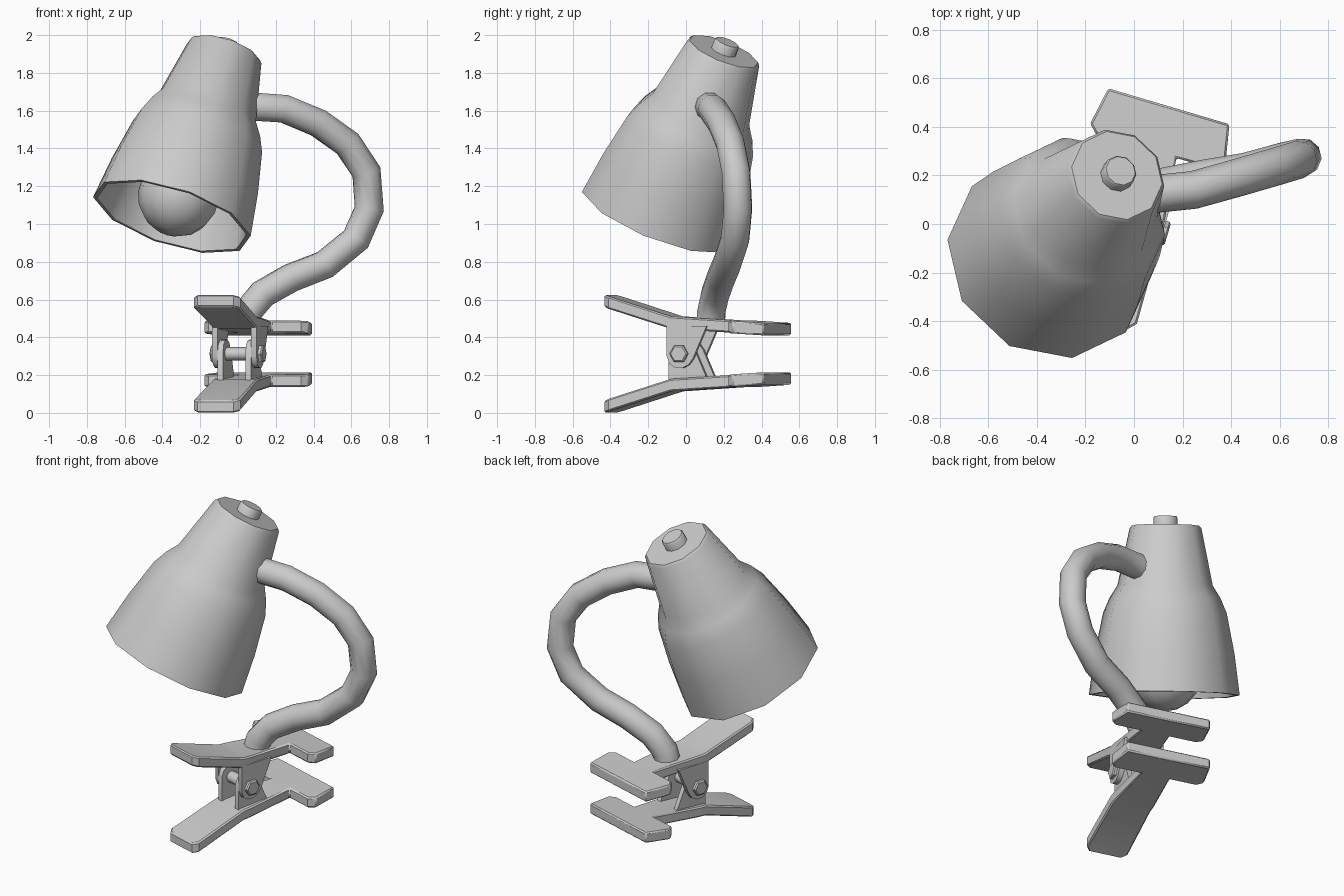
import bpy, bmesh
from math import radians, sin, cos, pi
from mathutils import Vector, Matrix

if "Cube" in bpy.data.objects:
    bpy.data.objects.remove(bpy.data.objects["Cube"])

RIM = Vector((-0.35, -0.145, 1.04))          # centre of the shade opening
AXIS = Vector((0.28, 0.345, 0.875))          # opening to top of shade
SHADE = Matrix.Translation(RIM) @ Vector((0, 0, 1)).rotation_difference(AXIS).to_matrix().to_4x4()
CLAMP = Matrix.Rotation(radians(-16.5), 4, 'Z')
MID = 0.3125                                 # clamp symmetry height


def finish(bm, name, matrix, bevel=0, angle=40):
    bmesh.ops.recalc_face_normals(bm, faces=bm.faces)
    me = bpy.data.meshes.new(name)
    bm.to_mesh(me)
    bm.free()
    ob = bpy.data.objects.new(name, me)
    bpy.context.collection.objects.link(ob)
    ob.matrix_world = matrix
    if bevel:
        mod = ob.modifiers.new("bevel", 'BEVEL')
        mod.width, mod.segments, mod.limit_method = bevel, 1, 'ANGLE'
        mod.angle_limit = radians(50)
    smooth(ob, angle)
    return ob


def smooth(ob, angle):
    bpy.ops.object.select_all(action='DESELECT')
    ob.select_set(True)
    bpy.context.view_layer.objects.active = ob
    bpy.ops.object.shade_smooth_by_angle(angle=radians(angle))


def lathe(name, profile, sides, matrix, phase=28, angle=40):
    """Revolve (radius, height) points about local z and cap both ends."""
    bm = bmesh.new()
    rings = []
    for r, h in profile:
        rings.append([bm.verts.new((r * cos(radians(phase) + 2 * pi * i / sides),
                                    r * sin(radians(phase) + 2 * pi * i / sides), h))
                      for i in range(sides)])
    for a, b in zip(rings, rings[1:]):
        for i in range(sides):
            j = (i + 1) % sides
            bm.faces.new((a[i], a[j], b[j], b[i]))
    bm.faces.new(rings[0])
    bm.faces.new(rings[-1])
    return finish(bm, name, matrix, angle=angle)


def prism(points, offset):
    """Extrude a closed outline of 3D points along an offset."""
    bm = bmesh.new()
    face = bm.faces.new([bm.verts.new(p) for p in points])
    ext = bmesh.ops.extrude_face_region(bm, geom=[face])
    bmesh.ops.translate(bm, vec=offset, verts=[v for v in ext['geom'] if isinstance(v, bmesh.types.BMVert)])
    return bm


def flip(z, upper):
    return z if upper else 2 * MID - z


# Shade: inner wall, rim, outer wall, shoulder, neck and rounded top
lathe("lamp_shade", [(0.18, 0.93), (0.25, 0.63), (0.33, 0.47), (0.415, 0.0), (0.437, 0.0),
                     (0.405, 0.24), (0.358, 0.475), (0.322, 0.56), (0.276, 0.635),
                     (0.208, 0.965), (0.195, 0.98)], 10, SHADE)
lathe("switch_knob", [(0.07, 0.94), (0.07, 1.025), (0.063, 1.035)], 10, SHADE)

# Bulb: globe running into a narrow stem
globe = [(max(0.004, 0.215 * sin(a)), 0.12 - 0.215 * cos(a))
         for a in [radians(d) for d in range(0, 141, 20)]]
lathe("bulb", globe + [(0.09, 0.38), (0.085, 0.94)], 12, SHADE)

# Bent neck tube
path = [(0.0, 0.125, 1.62), (0.1, 0.125, 1.62), (0.245, 0.14, 1.61), (0.425, 0.19, 1.535),
        (0.58, 0.235, 1.425), (0.68, 0.265, 1.275), (0.695, 0.275, 1.08), (0.625, 0.26, 0.92),
        (0.46, 0.215, 0.785), (0.28, 0.185, 0.715), (0.13, 0.155, 0.63), (0.055, 0.135, 0.54),
        (0.04, 0.13, 0.47)]
cu = bpy.data.curves.new("neck_tube", 'CURVE')
cu.dimensions = '3D'
cu.bevel_depth, cu.bevel_resolution, cu.use_fill_caps = 0.078, 3, True
sp = cu.splines.new('POLY')
sp.points.add(len(path) - 1)
for pt, co in zip(sp.points, path):
    pt.co = (*co, 1)
tube = bpy.data.objects.new("neck_tube", cu)
bpy.context.collection.objects.link(tube)
bpy.ops.object.select_all(action='DESELECT')
tube.select_set(True)
bpy.context.view_layer.objects.active = tube
bpy.ops.object.convert(target='MESH')
smooth(bpy.context.view_layer.objects.active, 50)

# Clamp: two mirrored T-shaped jaws, each with a pair of pivot ears
half = [(0.10, -0.42), (0.128, -0.39), (0.122, 0.0), (0.09, 0.31), (0.255, 0.31),
        (0.29, 0.345), (0.26, 0.505)]
outline = half + [(-u, v) for u, v in reversed(half)]
ear = [(-0.07, 0.46), (-0.07, 0.30), (-0.055, 0.26), (-0.025, 0.24), (0.015, 0.237),
       (0.05, 0.255), (0.075, 0.29), (0.15, 0.46)]
for upper in (True, False):
    tag = "upper" if upper else "lower"
    bm = prism([(u, v, 0) for u, v in outline], (0, 0, 0.066))
    bmesh.ops.bisect_plane(bm, geom=bm.verts[:] + bm.edges[:] + bm.faces[:],
                           plane_co=(0, -0.05, 0), plane_no=(0, 1, 0))
    for v in bm.verts:
        y = v.co.y
        base = 0.445 - 0.063 * (y + 0.05) if y > -0.05 else 0.445 - 0.31 * (y + 0.05)
        v.co.z = flip(base + v.co.z, upper)
    finish(bm, tag + "_jaw", CLAMP, bevel=0.008, angle=30)
    for side, s in (("right", 1), ("left", -1)):
        u0 = 0.093 if upper else 0.062
        bm = prism([(s * u0, v, flip(z, upper)) for v, z in ear], (s * 0.03, 0, 0))
        finish(bm, f"{tag}_{side}_pivot_ear", CLAMP, angle=40)

# Pivot pin with hexagonal heads
PIN = CLAMP @ Matrix.Translation((0, 0, MID)) @ Matrix.Rotation(pi / 2, 4, 'Y')
lathe("pivot_pin", [(0.035, -0.12), (0.035, 0.12)], 10, PIN, 0, 40)
for side, s in (("right", 1), ("left", -1)):
    lathe(side + "_pin_head", [(0.05, s * 0.115), (0.05, s * 0.138), (0.042, s * 0.145)], 6, PIN, 30, 30)
